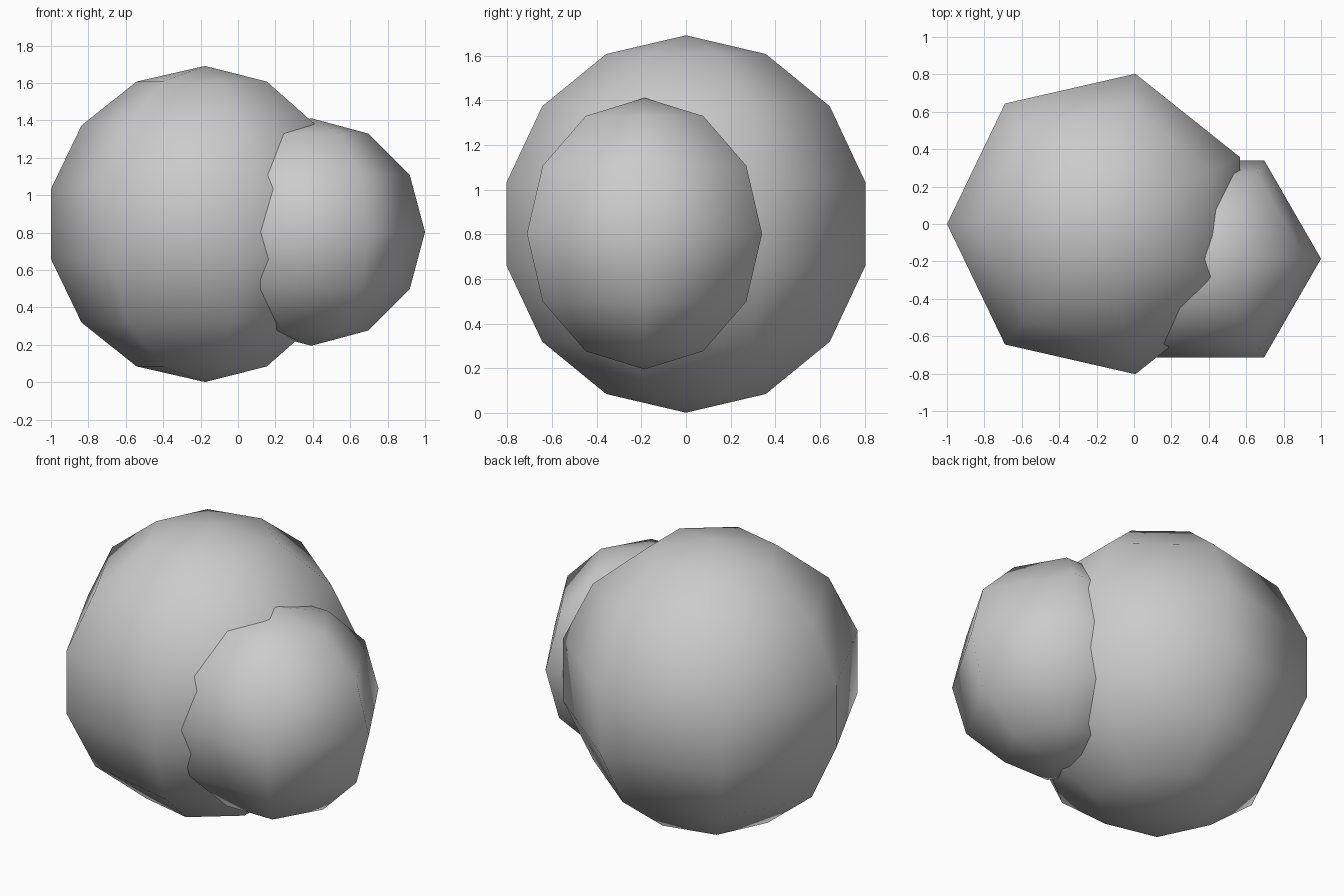
import bpy, bmesh, math
from mathutils import Matrix

if "Cube" in bpy.data.objects:
    bpy.data.objects.remove(bpy.data.objects["Cube"])


def ball(name, centre, radius, sides, facing):
    """Low-poly smooth ball with one column of vertices pointing at angle 'facing'."""
    bm = bmesh.new()
    bmesh.ops.create_uvsphere(bm, u_segments=sides, v_segments=sides, radius=radius)
    v = max(bm.verts, key=lambda p: p.co.xy.length)
    turn = facing - math.atan2(v.co.y, v.co.x)
    bm.transform(Matrix.Translation(centre) @ Matrix.Rotation(turn, 4, 'Z'))
    for f in bm.faces:
        f.smooth = True
    mesh = bpy.data.meshes.new(name)
    bm.to_mesh(mesh)
    bm.free()
    obj = bpy.data.objects.new(name, mesh)
    bpy.context.collection.objects.link(obj)
    return obj


# Large seven-sided ball
ball("large_ball", (-0.176, 0, 0.846), 0.845, 7, math.pi)
# Small six-sided ball pushed into its right front side
ball("small_ball", (0.392, -0.186, 0.803), 0.608, 6, 0)
